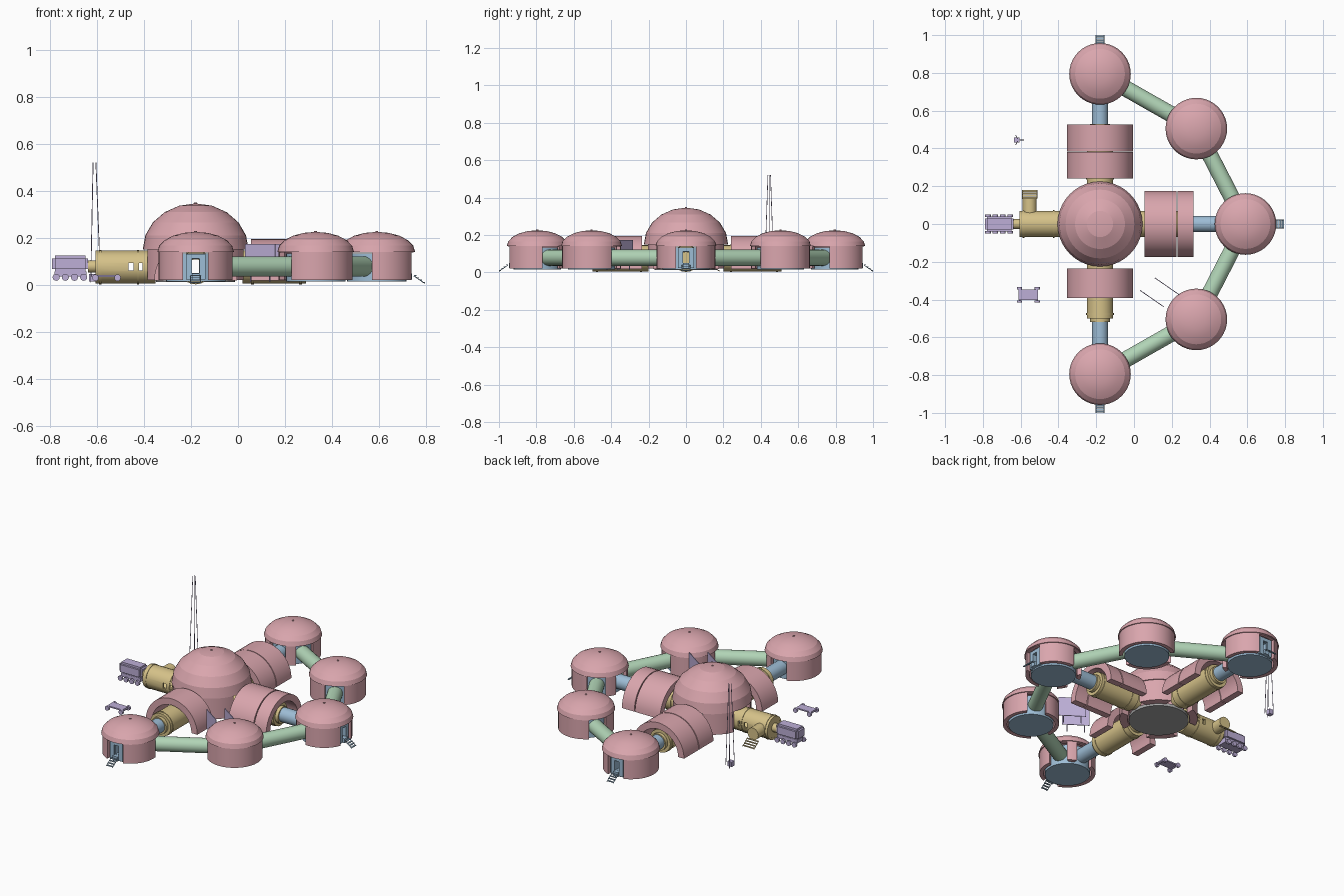
import bpy, bmesh, math
from math import sin, cos, pi, atan2
from mathutils import Matrix, Vector

if "Cube" in bpy.data.objects:
    bpy.data.objects.remove(bpy.data.objects["Cube"])


def material(name, rgb):
    m = bpy.data.materials.new(name)
    m.use_nodes = True
    m.diffuse_color = (*rgb, 1)
    m.node_tree.nodes["Principled BSDF"].inputs["Base Color"].default_value = (*rgb, 1)
    return m


PINK = material("dusty pink", (.70, .38, .42))
GREEN = material("pale green", (.44, .66, .47))
BLUE = material("soft blue", (.34, .51, .67))
TAN = material("sand", (.67, .54, .25))
LILAC = material("lilac", (.51, .43, .68))
GREY = material("grey", (.38, .38, .38))


def finish(bm, name, mat, matrix=Matrix(), smooth=30):
    bmesh.ops.recalc_face_normals(bm, faces=bm.faces)
    bm.transform(matrix)
    me = bpy.data.meshes.new(name)
    bm.to_mesh(me)
    bm.free()
    ob = bpy.data.objects.new(name, me)
    bpy.context.collection.objects.link(ob)
    if mat:
        me.materials.append(mat)
    if smooth:
        bpy.ops.object.select_all(action='DESELECT')
        ob.select_set(True)
        bpy.context.view_layer.objects.active = ob
        bpy.ops.object.shade_smooth_by_angle(angle=math.radians(smooth))
    return ob


def lathe(name, profile, mat, matrix=Matrix(), closed=False, segs=32, smooth=30):
    """Spin (radius, height) points about z."""
    bm = bmesh.new()
    vs = [bm.verts.new((r, 0, z)) for r, z in profile]
    pairs = list(zip(vs, vs[1:])) + ([(vs[-1], vs[0])] if closed else [])
    es = [bm.edges.new(p) for p in pairs]
    bmesh.ops.spin(bm, geom=vs + es, cent=(0, 0, 0), axis=(0, 0, 1),
                   angle=2 * pi, steps=segs, use_merge=True)
    bmesh.ops.remove_doubles(bm, verts=bm.verts, dist=1e-5)
    return finish(bm, name, mat, matrix, smooth)


def box(name, lo, hi, mat, matrix=Matrix(), bevel=0):
    lo, hi = Vector(lo), Vector(hi)
    bm = bmesh.new()
    bmesh.ops.create_cube(bm, size=1, matrix=Matrix.Translation((lo + hi) / 2)
                          @ Matrix.Diagonal((*(hi - lo), 1)))
    if bevel:
        bmesh.ops.bevel(bm, geom=bm.edges[:], offset=bevel, segments=2, affect='EDGES')
    return finish(bm, name, mat, matrix, 0)


def cut(ob, cutter):
    mod = ob.modifiers.new("cut", 'BOOLEAN')
    mod.operation, mod.solver, mod.object = 'DIFFERENCE', 'EXACT', cutter
    bpy.context.view_layer.objects.active = ob
    bpy.ops.object.modifier_apply(modifier=mod.name)
    bpy.data.objects.remove(cutter)


def frame(x, y, angle=0):
    """Local x points along the angle from a ground position."""
    return Matrix.Translation((x, y, 0)) @ Matrix.Rotation(angle, 4, 'Z')


LIE = Matrix.Rotation(pi / 2, 4, 'Y')


def tube(name, m, a, b, r, r_in, z, mat, segs=24):
    """Pipe lying along local x from a to b; solid when r_in is zero."""
    prof = [(r_in, a), (r, a), (r, b), (r_in, b)]
    return lathe(name, prof, mat, m @ Matrix.Translation((0, 0, z)) @ LIE, r_in > 0, segs)


def rod(name, p, q, r, mat):
    p, q = Vector(p), Vector(q)
    rot = (q - p).to_track_quat('Z', 'Y').to_matrix().to_4x4()
    return lathe(name, [(0, 0), (r, 0), (r, (q - p).length), (0, (q - p).length)],
                 mat, Matrix.Translation(p) @ rot, segs=8)


def dome(name, x, y, r, spring, top, wall, ceiling, doors, half, lintel):
    """Thick shield shell with a rounded cap and doorways in its wall."""
    n = 5
    cap = [(r * cos(pi / 2 * i / n), spring + (top - spring) * sin(pi / 2 * i / n))
           for i in range(n)] + [(0, top)]
    prof = [(0, ceiling), (wall * .7, ceiling - .015), (wall, lintel), (wall, .02),
            (r - .006, .02), (r - .006, spring)] + cap
    ob = lathe(name, prof, PINK, frame(x, y), segs=40, smooth=14)
    for a in doors:
        cut(ob, box("cutter", (wall * .6, -half, 0), (r * 1.3, half, lintel), None, frame(x, y, a)))
    # small vent on the crown
    lathe(name + "_vent", [(0, top - .01), (.006, top - .01), (.006, top + .003), (0, top + .003)],
          PINK, frame(x, y), segs=8)
    return ob


def steps(name, m, start, width, mat):
    for i in range(4):
        x, z = start + .012 * i, .038 - .010 * i
        box(f"{name}_tread_{i}", (x, -width, z), (x + .010, width, z + .004), mat, m)
    for s in (-1, 1):
        a, b = m @ Vector((start, s * width, .038)), m @ Vector((start + .046, s * width, .006))
        rod(name + "_rail", a, b, .002, mat)


CX = -.18
N, S, E, W = pi / 2, -pi / 2, 0, pi
AXES = {"north": N, "south": S, "east": E}

# central dome
dome("central_dome", CX, 0, .225, .15, .346, .175, .3, (N, S, E, W), .078, .15)
lathe("central_floor", [(0, .012), (.168, .012), (.168, .03), (0, .03)], GREY, frame(CX, 0))

# satellite domes
sites = {"north": (CX, .795), "north_east": (.33, .505), "east": (.59, 0),
         "south_east": (.33, -.505), "south": (CX, -.795)}
ring = list(sites)
for i, key in enumerate(ring):
    x, y = sites[key]
    links = [ring[j] for j in (i - 1, i + 1) if 0 <= j < len(ring)]
    doors = [atan2(sites[k][1] - y, sites[k][0] - x) for k in links]
    main = [AXES[key], AXES[key] + pi] if key in AXES else []
    dome(key + "_dome", x, y, .163, .14, .225, .134, .195, doors + main, .053, .137)
    room = lathe(key + "_room", [(0, .014), (.126, .014), (.126, .134), (0, .134)], BLUE, frame(x, y))
    for a in main:
        cut(room, box("cutter", (-.02, -.015, .05), (.2, .015, .11), None, frame(x, y, a)))
    # outer airlock door frame and stair
    if main:
        m = frame(x, y, AXES[key])
        for s in (-1, 1):
            lo, hi = sorted((s * .016, s * .042))
            box(key + "_door_post", (.11, lo, .022), (.137, hi, .132), BLUE, m)
        box(key + "_door_head", (.11, -.016, .111), (.137, .016, .132), BLUE, m)
        box(key + "_door_sill", (.11, -.016, .022), (.15, .016, .049), BLUE, m)
        steps(key + "_stair", m, .158, .021, BLUE)

# green corridors around the ring
for a, b in zip(ring, ring[1:]):
    p, q = Vector(sites[a]), Vector(sites[b])
    d = q - p
    tube(f"{a}_corridor", frame(*p, atan2(d.y, d.x)), .11, d.length - .11, .043, .036, .078, GREEN)

# spokes: sand modules, blue connectors and arched shields
spokes = {"north": (.53, .68, [(.24, .38), (.385, .528)]),
          "south": (.52, .68, [(.235, .392)]),
          "east": (.49, .65, [(.235, .405), (.411, .495)])}
for key, (end, far, shields) in spokes.items():
    m = frame(CX, 0, AXES[key])
    tube(key + "_module", m, .2, end - .02, .070, .033, .075, TAN)
    tube(key + "_module_neck", m, .16, end, .052, .033, .075, TAN)
    tube(key + "_connector", m, end - .01, far, .043, .034, .078, BLUE)
    for d in (.235, end - .05):
        tube(key + "_module_band", m, d, d + .012, .073, .06, .075, TAN)
    for a, b in shields:
        bm = bmesh.new()
        arc = [(r * cos(t), r * sin(t)) for r, ts in ((.176, range(21)), (.136, range(20, -1, -1)))
               for t in (pi * k / 20 for k in ts)]
        f = bm.faces.new([bm.verts.new((a, y, z + .019)) for y, z in arc])
        new = bmesh.ops.extrude_face_region(bm, geom=[f])["geom"]
        bmesh.ops.translate(bm, vec=(b - a, 0, 0),
                            verts=[v for v in new if isinstance(v, bmesh.types.BMVert)])
        finish(bm, key + "_shield", PINK, m)

# west module with windows, docking neck and side airlock
m = frame(CX, 0, W)
west = tube("west_module", m, .17, .425, .070, .058, .075, TAN)
for x in (-.455, -.415):
    cut(west, box("cutter", (x - .010, -.1, .06), (x + .010, .1, .092), None))
tube("west_end_wall", m, .415, .424, .065, 0, .075, TAN)
tube("west_neck", m, .42, .458, .026, 0, .078, TAN)
for d in (.24, .40):
    tube("west_band", m, d, d + .01, .073, .06, .075, TAN)
side = frame(-.552, 0, N)
tube("side_airlock", side, .055, .135, .037, 0, .075, TAN)
steps("side_stair", side, .134, .038, TAN)


def wheel(name, x, y, z, r):
    tube(name, frame(x, y, N), -.006, .006, r, 0, z, LILAC, 16)


# docked rover
box("rover_body", (-.79, -.04, .055), (-.637, .04, .124), LILAC, bevel=.012)
box("rover_chassis", (-.78, -.03, .035), (-.645, .03, .057), LILAC)
for x in (-.773, -.734, -.695, -.656):
    for s in (-1, 1):
        wheel("rover_wheel", x, s * .044, .032, .015)

# small open rover
box("cart_deck", (-.612, -.403, .034), (-.508, -.347, .042), LILAC)
for x in (-.606, -.512):
    rod("cart_axle", (x, -.41, .03), (x, -.34, .03), .004, LILAC)
    for y in (-.41, -.34):
        wheel("cart_wheel", x, y, .03, .014)

# antenna mast
ax, ay = -.612, .445
box("mast_box", (ax - .022, ay - .014, .015), (ax + .006, ay + .014, .045), LILAC)
for k in range(3):
    t = 2 * pi * k / 3
    rod("mast_leg", (ax + .028 * cos(t), ay + .028 * sin(t), .01),
        (ax + .008 * cos(t), ay + .008 * sin(t), .52), .0018, LILAC)

# upright solar panels
for x, y in ((.095, -.395), (.175, -.33)):
    m = frame(x, y, atan2(-.09, .13))
    box("solar_panel", (-.078, -.002, .055), (.078, .002, .173), LILAC, m)
    for s in (-.05, .05):
        rod("panel_post", m @ Vector((s, 0, .012)), m @ Vector((s, 0, .06)), .003, LILAC)
